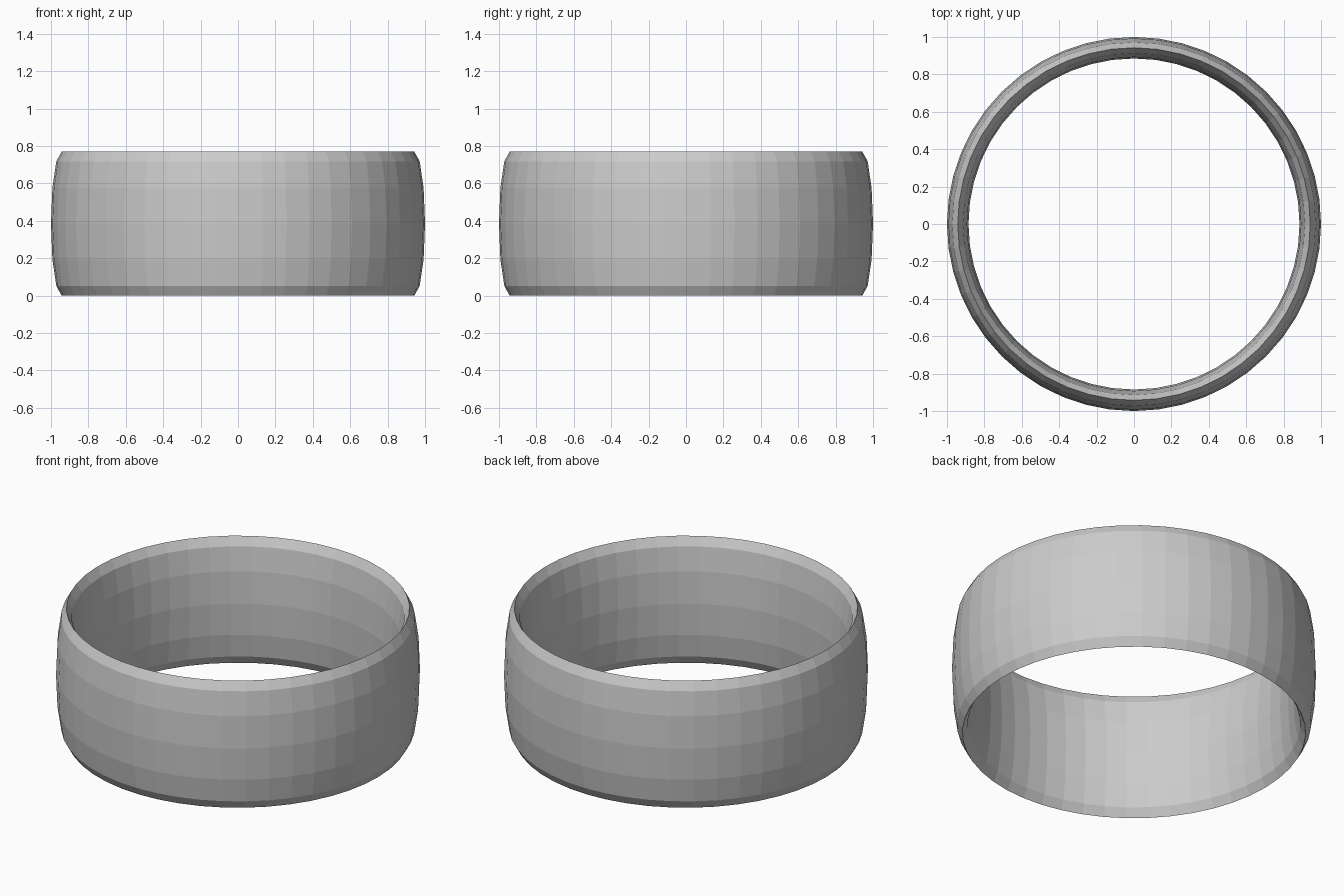
import bpy

if "Cube" in bpy.data.objects:
    bpy.data.objects.remove(bpy.data.objects["Cube"])

HEIGHT = 0.77        # height of the band
TUBE = 0.0575        # half the wall thickness

# Ring band: a thin torus stretched vertically, flat shaded
bpy.ops.mesh.primitive_torus_add(
    major_radius=1 - TUBE, minor_radius=TUBE,
    major_segments=48, minor_segments=12,
    location=(0, 0, HEIGHT / 2))
band = bpy.context.object
band.name = "ring_band"
band.scale.z = HEIGHT / (2 * TUBE)
bpy.ops.object.transform_apply(location=True, rotation=False, scale=True)
bpy.ops.object.shade_flat()
